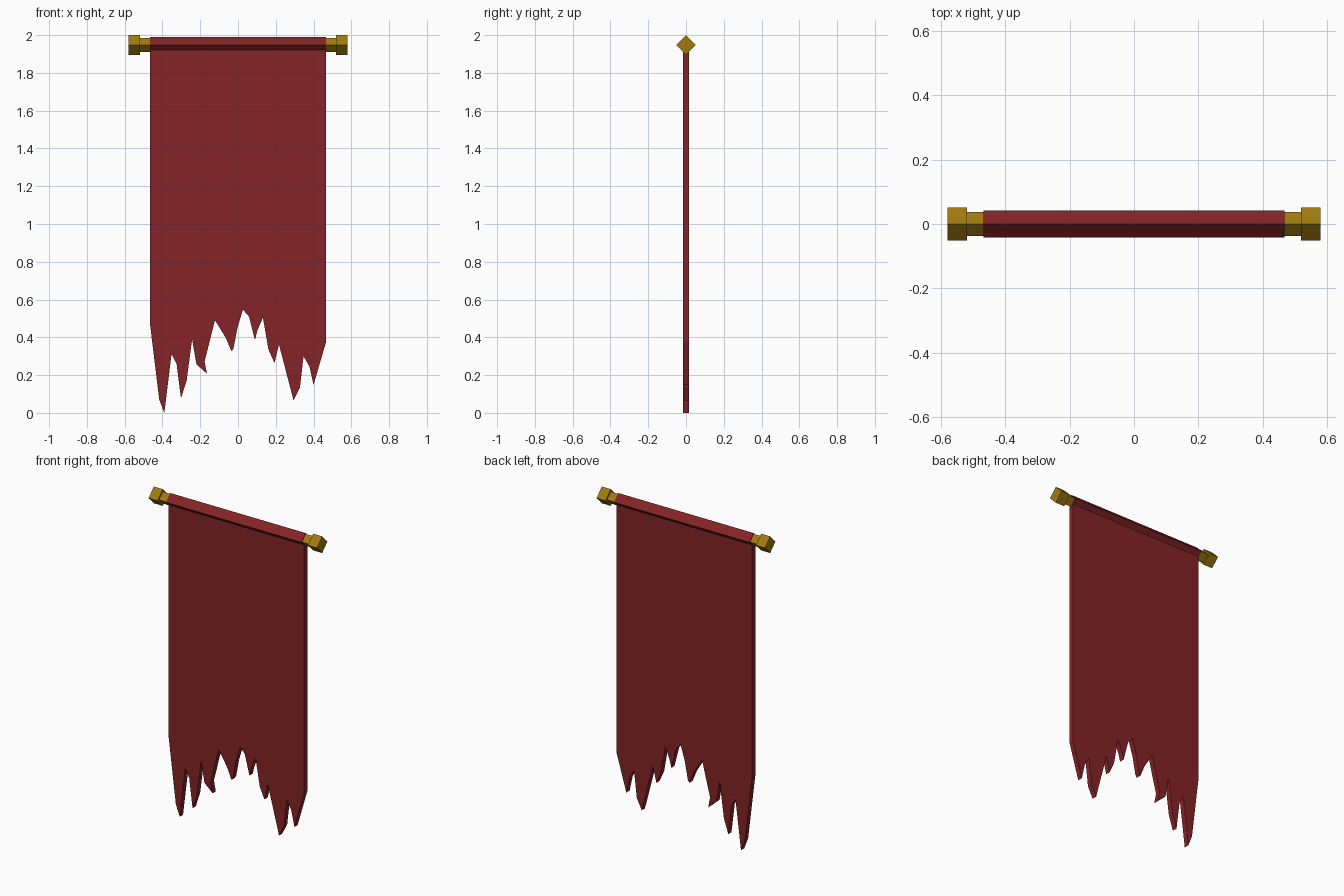
import bpy
import bmesh
import math

if "Cube" in bpy.data.objects:
    bpy.data.objects.remove(bpy.data.objects["Cube"])

ROD_Z = 1.948
HALF_WIDTH = 0.467
CLOTH_HALF_DEPTH = 0.016


def material(name, rgb):
    m = bpy.data.materials.new(name)
    m.diffuse_color = (*rgb, 1.0)
    m.use_nodes = True
    m.node_tree.nodes["Principled BSDF"].inputs["Base Color"].default_value = m.diffuse_color
    return m


red = material("red cloth", (0.23, 0.017, 0.019))
gold = material("gold metal", (0.36, 0.195, 0.005))


def prism(name, outline, axis, start, end, mat):
    """Extrude a closed 2D outline along x (outline = y, z) or y (outline = x, z)."""
    bm = bmesh.new()
    if axis == "x":
        verts = [bm.verts.new((start, a, b)) for a, b in outline]
        step = (end - start, 0, 0)
    else:
        verts = [bm.verts.new((a, start, b)) for a, b in outline]
        step = (0, end - start, 0)
    face = bm.faces.new(verts)
    ext = bmesh.ops.extrude_face_region(bm, geom=[face], use_keep_orig=True)
    moved = [g for g in ext["geom"] if isinstance(g, bmesh.types.BMVert)]
    bmesh.ops.translate(bm, verts=moved, vec=step)
    bmesh.ops.recalc_face_normals(bm, faces=bm.faces)
    mesh = bpy.data.meshes.new(name)
    bm.to_mesh(mesh)
    bm.free()
    mesh.materials.append(mat)
    obj = bpy.data.objects.new(name, mesh)
    bpy.context.collection.objects.link(obj)
    return obj


def diamond(radius):
    """Square section standing on its corner, centred on the rod axis."""
    return [(radius * math.cos(i * math.pi / 2),
             ROD_Z + radius * math.sin(i * math.pi / 2)) for i in range(4)]


# Rod with a square end cap on each side
prism("rod", diamond(0.037), "x", -0.53, 0.53, gold)
for side, label in ((-1, "left"), (1, "right")):
    prism(f"{label}_end_cap", diamond(0.052), "x", side * 0.518, side * 0.58, gold)

# Cloth sleeve wrapped round the rod
prism("sleeve", diamond(0.042), "x", -HALF_WIDTH, HALF_WIDTH, red)

# Hanging cloth with a torn lower edge, listed left to right
torn_edge = [
    (-HALF_WIDTH, 0.48), (-0.417, 0.07), (-0.39, 0.0), (-0.352, 0.31),
    (-0.325, 0.26), (-0.302, 0.077), (-0.272, 0.17), (-0.243, 0.39),
    (-0.22, 0.257), (-0.164, 0.207), (-0.177, 0.272), (-0.122, 0.49),
    (-0.066, 0.40), (-0.034, 0.325), (-0.024, 0.34), (-0.003, 0.45),
    (0.026, 0.547), (0.058, 0.51), (0.09, 0.385), (0.103, 0.437),
    (0.132, 0.505), (0.161, 0.336), (0.193, 0.264), (0.217, 0.362),
    (0.294, 0.066), (0.328, 0.135), (0.347, 0.30), (0.378, 0.246),
    (0.40, 0.148), (HALF_WIDTH, 0.378),
]
top_edge = [(HALF_WIDTH, ROD_Z), (-HALF_WIDTH, ROD_Z)]
prism("hanging_cloth", torn_edge + top_edge, "y",
      -CLOTH_HALF_DEPTH, CLOTH_HALF_DEPTH, red)
